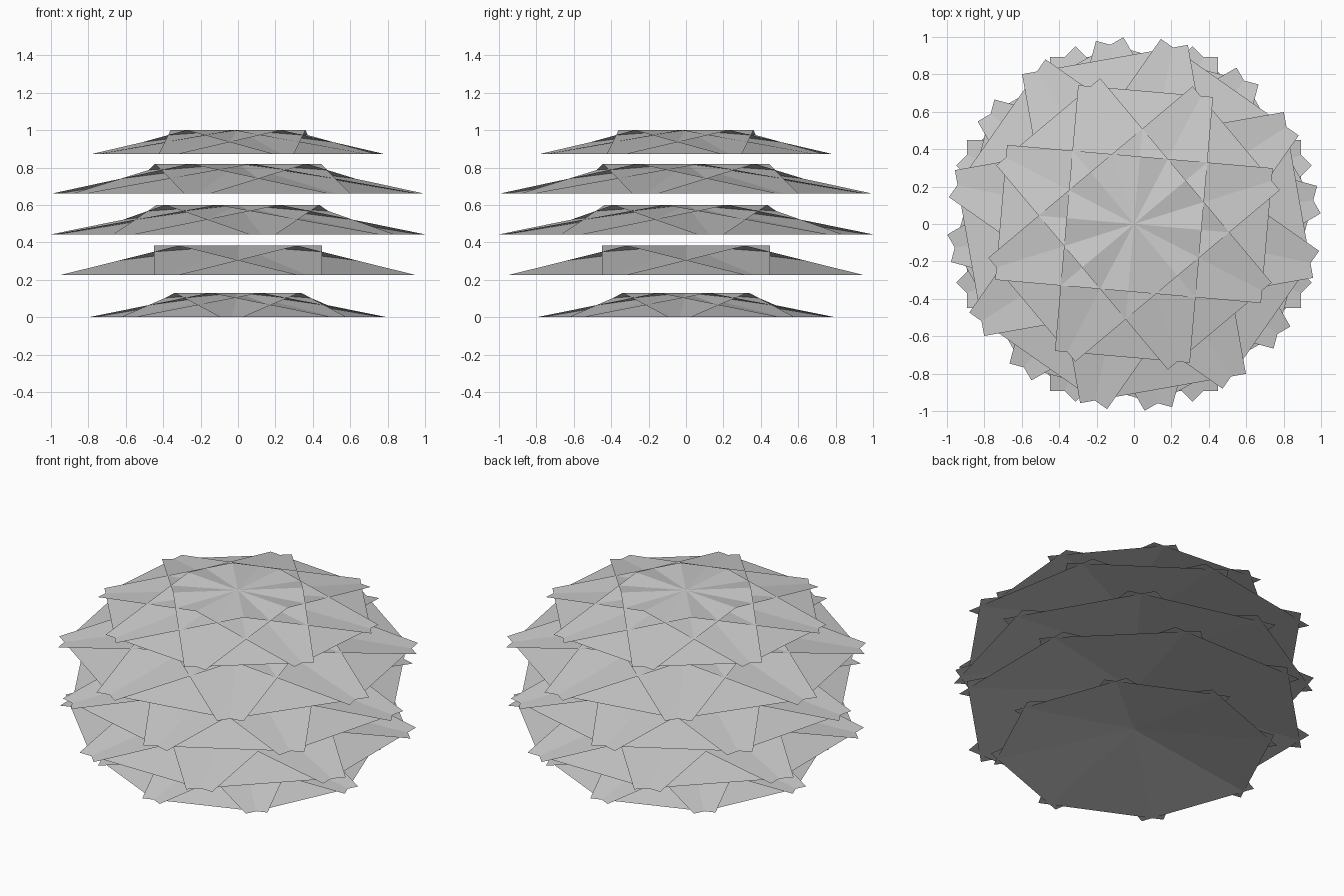
import bpy, bmesh
from math import radians
from mathutils import Matrix

if "Cube" in bpy.data.objects:
    bpy.data.objects.remove(bpy.data.objects["Cube"])


def folded_sheet(bm, half_w, reach, z_low, z_top, angle):
    """One roof-like leaf sheet: a level ridge with a slope down each side."""
    rows = [(-reach, z_low), (0, z_top), (reach, z_low)]
    rot = Matrix.Rotation(radians(angle), 3, 'Z')
    verts = [[bm.verts.new(rot @ m) for m in (
        Matrix.Translation((-half_w, y, z)).translation,
        Matrix.Translation((half_w, y, z)).translation)] for y, z in rows]
    for a, b in zip(verts, verts[1:]):
        bm.faces.new((a[0], a[1], b[1], b[0]))


def leaf_layer(name, half_w, reach, z_low, z_top, turn):
    """Four folded sheets crossed at 45 degree steps."""
    bm = bmesh.new()
    for i in range(4):
        folded_sheet(bm, half_w, reach, z_low, z_top, turn + 45 * i)
    mesh = bpy.data.meshes.new(name)
    bm.to_mesh(mesh)
    bm.free()
    bpy.context.collection.objects.link(bpy.data.objects.new(name, mesh))


# Stacked foliage layers, each turned differently
leaf_layer("leaf_layer_bottom", 0.36, 0.71, 0.0, 0.13, 20)
leaf_layer("leaf_layer_lower", 0.45, 0.893, 0.225, 0.382, 0)
leaf_layer("leaf_layer_middle", 0.45, 0.893, 0.443, 0.60, -15)
leaf_layer("leaf_layer_upper", 0.45, 0.893, 0.662, 0.82, 10)
leaf_layer("leaf_layer_top", 0.362, 0.713, 0.873, 1.0, -5)
